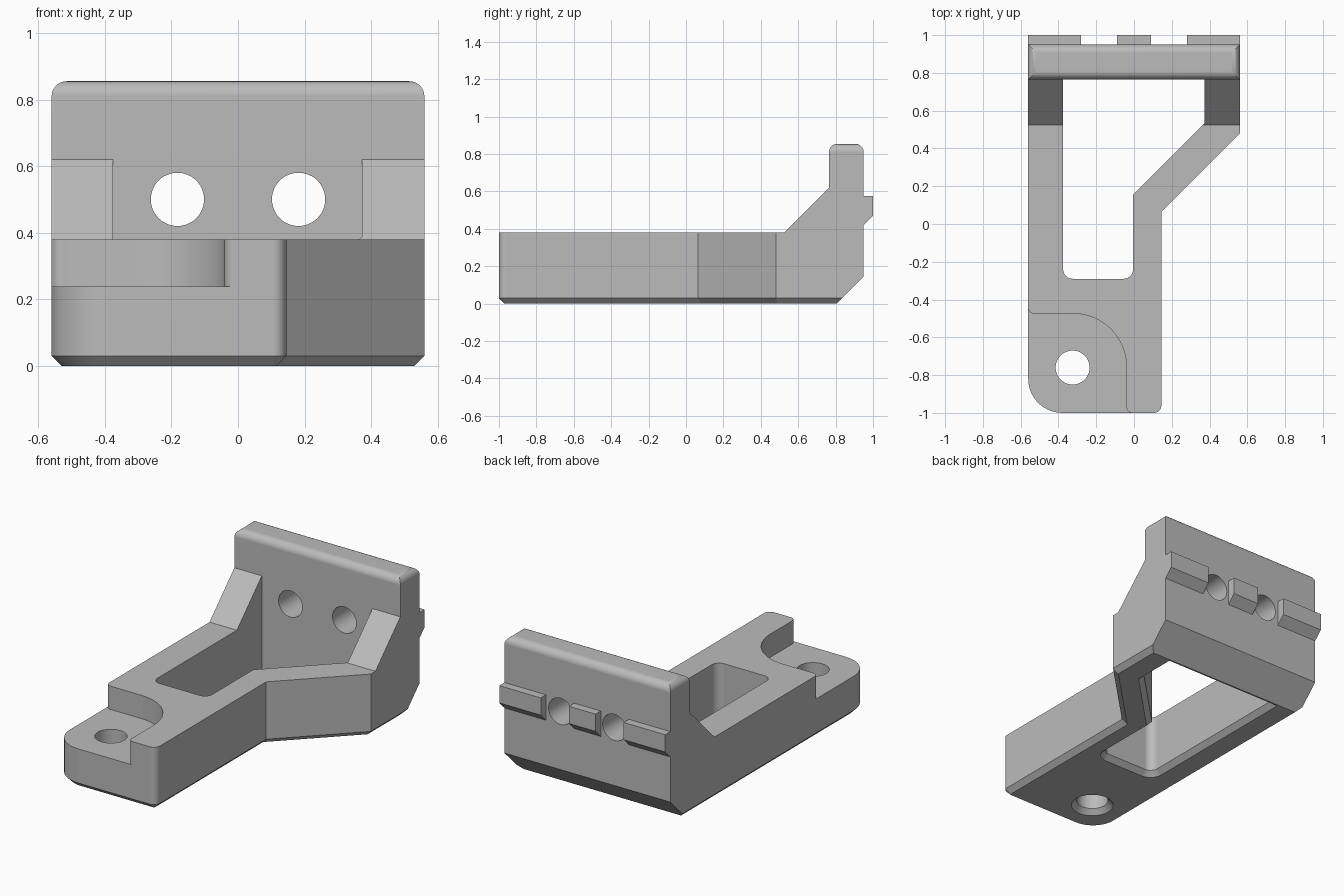
import bpy, bmesh, math
from mathutils import Vector

if "Cube" in bpy.data.objects:
    bpy.data.objects.remove(bpy.data.objects["Cube"], do_unlink=True)

grey = bpy.data.materials.new("plain grey")
grey.use_nodes = True
colour = (0.5, 0.5, 0.5, 1)
grey.diffuse_color = colour
grey.node_tree.nodes["Principled BSDF"].inputs["Base Color"].default_value = colour


def fillet(corners, steps=10):
    """Outline from (x, y) or (x, y, radius) corners."""
    out = []
    for i, c in enumerate(corners):
        p = Vector(c[:2])
        if len(c) == 2:
            out.append(p)
            continue
        a = (Vector(corners[i - 1][:2]) - p).normalized()
        b = (Vector(corners[(i + 1) % len(corners)][:2]) - p).normalized()
        half = a.angle(b) / 2
        centre = p + (a + b).normalized() * c[2] / math.sin(half)
        start = p + a * c[2] / math.tan(half) - centre
        end = p + b * c[2] / math.tan(half) - centre
        sweep = start.angle(end)
        for k in range(steps + 1):
            t = k / steps
            out.append(centre + (start * math.sin((1 - t) * sweep)
                                 + end * math.sin(t * sweep)) / math.sin(sweep))
    return out


def offset(pts, d):
    """Grow a counter-clockwise outline by d."""
    out = []
    for i, p in enumerate(pts):
        e1 = (p - pts[i - 1]).normalized()
        e2 = (pts[(i + 1) % len(pts)] - p).normalized()
        n1, n2 = Vector((e1.y, -e1.x)), Vector((e2.y, -e2.x))
        out.append(p + (n1 + n2) * d / (1 + n1.dot(n2)))
    return out


def circle(cx, cy, r, n=48):
    return [Vector((cx + r * math.cos(math.tau * k / n),
                    cy + r * math.sin(math.tau * k / n))) for k in range(n)]


def loft(name, rings, axis="z"):
    """Solid through (outline, level) rings stacked along an axis."""
    place = {"z": lambda a, b, c: (a, b, c),
             "x": lambda a, b, c: (c, a, b),
             "y": lambda a, b, c: (b, c, a)}[axis]
    bm = bmesh.new()
    loops = [[bm.verts.new(place(p[0], p[1], c)) for p in pts] for pts, c in rings]
    n = len(loops[0])
    for lo, hi in zip(loops, loops[1:]):
        for i in range(n):
            j = (i + 1) % n
            bm.faces.new((lo[i], lo[j], hi[j], hi[i]))
    bm.faces.new(loops[0][::-1])
    bm.faces.new(loops[-1])
    bmesh.ops.recalc_face_normals(bm, faces=bm.faces)
    me = bpy.data.meshes.new(name)
    bm.to_mesh(me)
    bm.free()
    me.materials.append(grey)
    ob = bpy.data.objects.new(name, me)
    bpy.context.collection.objects.link(ob)
    return ob


def activate(ob):
    bpy.ops.object.select_all(action="DESELECT")
    ob.select_set(True)
    bpy.context.view_layer.objects.active = ob


def boolean(ob, cutter, operation="DIFFERENCE"):
    activate(ob)
    m = ob.modifiers.new("cut", "BOOLEAN")
    m.operation, m.solver, m.object = operation, "EXACT", cutter
    bpy.ops.object.modifier_apply(modifier=m.name)
    bpy.data.objects.remove(cutter, do_unlink=True)


# Body: chamfered plan outline trimmed by the side profile
plan = fillet([(-0.56, -1, 0.18), (0.145, -1, 0.04), (0.145, 0.065),
               (0.56, 0.48), (0.56, 1.1), (-0.56, 1.1)])
body = loft("bracket_body", [(offset(plan, -0.03), 0), (plan, 0.03), (plan, 1)])
side = [(-1.1, -0.1), (0.705, -0.1), (0.95, 0.145), (0.95, 0.855),
        (0.765, 0.855), (0.765, 0.62), (0.525, 0.38), (-1.1, 0.38)]
boolean(body, loft("side_profile", [(side, -0.8), (side, 0.8)], "x"), "INTERSECT")

# Rounded upper corners of the back plate
bm = bmesh.new()
bm.from_mesh(body.data)
corners = [e for e in bm.edges
           if all(v.co.z > 0.85 and abs(v.co.x) > 0.55 for v in e.verts)]
bmesh.ops.bevel(bm, geom=corners, offset=0.045, segments=8, profile=0.5,
                affect="EDGES")
bm.to_mesh(body.data)
bm.free()

# Open pocket between the arms
pocket = fillet([(-0.375, -0.29, 0.05), (-0.005, -0.29, 0.05), (-0.005, 0.155),
                 (0.372, 0.532), (0.372, 0.765), (-0.375, 0.765)])
boolean(body, loft("pocket_cutter", [(offset(pocket, 0.04), -0.01),
                                     (pocket, 0.03), (pocket, 1.1)]))

# Lowered seat around the front mounting hole
seat = fillet([(-0.7, -1.1), (0, -1.1), (0, -1.001), (-0.04, -1.001, 0.035),
               (-0.04, -0.475, 0.28), (-0.561, -0.475, 0.035),
               (-0.561, -0.43), (-0.7, -0.43)], 12)
boolean(body, loft("seat_cutter", [(seat, 0.238), (seat, 0.6)]))

# Front mounting hole, chamfered underneath
hole = circle(-0.325, -0.76, 0.09)
boolean(body, loft("mount_cutter", [(offset(hole, 0.04), -0.01),
                                    (hole, 0.03), (hole, 0.5)]))

# Two screw holes through the back plate
for x in (-0.182, 0.182):
    ring = circle(0.5, x, 0.08)
    boolean(body, loft("screw_cutter", [(ring, 0.6), (ring, 1.1)], "y"))

activate(body)
bpy.ops.object.shade_smooth_by_angle(angle=math.radians(28))
weighted = body.modifiers.new("weighted", "WEIGHTED_NORMAL")
weighted.keep_sharp = True

# Locating tabs on the rear face
tab = [(0.95, 0.42), (1, 0.47), (1, 0.575), (0.95, 0.575)]
for name, x0, x1 in (("right_tab", -0.56, -0.28), ("middle_tab", -0.09, 0.09),
                     ("left_tab", 0.28, 0.56)):
    loft(name, [(tab, x0), (tab, x1)], "x")
